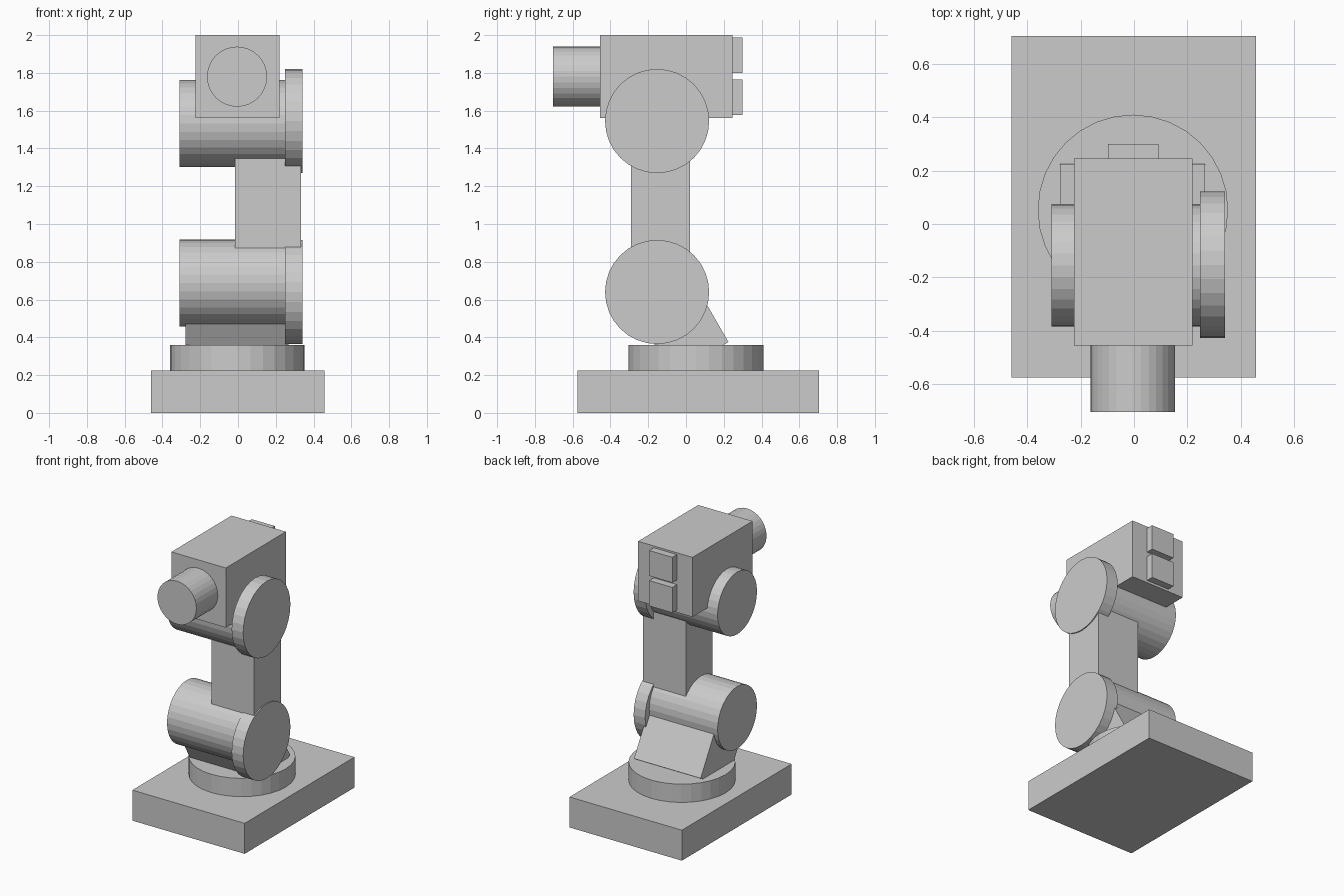
import bpy
from math import radians
from mathutils import Matrix, Vector

if "Cube" in bpy.data.objects:
    bpy.data.objects.remove(bpy.data.objects["Cube"])


def box(name, lo, hi, tilt=0):
    """Box from min/max corners, optionally tilted about its x axis."""
    lo, hi = Vector(lo), Vector(hi)
    bpy.ops.mesh.primitive_cube_add(size=1)
    ob = bpy.context.object
    ob.name = name
    ob.data.transform(Matrix.Diagonal((*(hi - lo), 1)))
    ob.location = (lo + hi) / 2
    ob.rotation_euler.x = radians(tilt)
    return ob


def drum(name, axis, centre, radius, length):
    """Flat shaded 32-sided cylinder along x, y or z."""
    rot = {'x': (0, radians(90), 0), 'y': (radians(90), 0, 0), 'z': (0, 0, 0)}[axis]
    bpy.ops.mesh.primitive_cylinder_add(vertices=32, radius=radius, depth=length,
                                        location=centre, rotation=rot)
    bpy.context.object.name = name


# Base plate and turntable
box("base_plate", (-0.46, -0.575, 0), (0.457, 0.705, 0.225))
drum("turntable", 'z', (-0.004, 0.053, 0.29), 0.357, 0.14)

# Leaning shoulder bracket: a tilted slab sunk into the turntable
box("shoulder_bracket", (-0.277, -0.155 - 0.173, 0.687 - 0.48),
    (0.267, -0.155 + 0.173, 0.687 + 0.48), 30)
bracket = bpy.context.object
for v in bracket.data.vertices:          # shorten so both ends stay hidden
    v.co.z = -0.46 if v.co.z < 0 else 0.08

# Shoulder and elbow joints: a long drum plus a larger end disc
for name, drum_z, disc_z in (("shoulder", 0.687, 0.64), ("elbow", 1.532, 1.545)):
    drum(name + "_drum", 'x', (-0.02, -0.155, drum_z), 0.23, 0.58)
    drum(name + "_disc", 'x', (0.295, -0.153, disc_z), 0.2755, 0.094)

# Upright arm between the joints
box("arm", (-0.015, -0.29, 0.70), (0.334, 0.022, 1.50))

# Head with front nozzle and two rear pads
box("head", (-0.225, -0.455, 1.56), (0.219, 0.246, 2.0))
drum("nozzle", 'y', (-0.005, -0.57, 1.78), 0.159, 0.27)
for name, z in (("upper_rear_pad", 1.8), ("lower_rear_pad", 1.578)):
    box(name, (-0.098, 0.235, z), (0.091, 0.30, z + 0.187))
